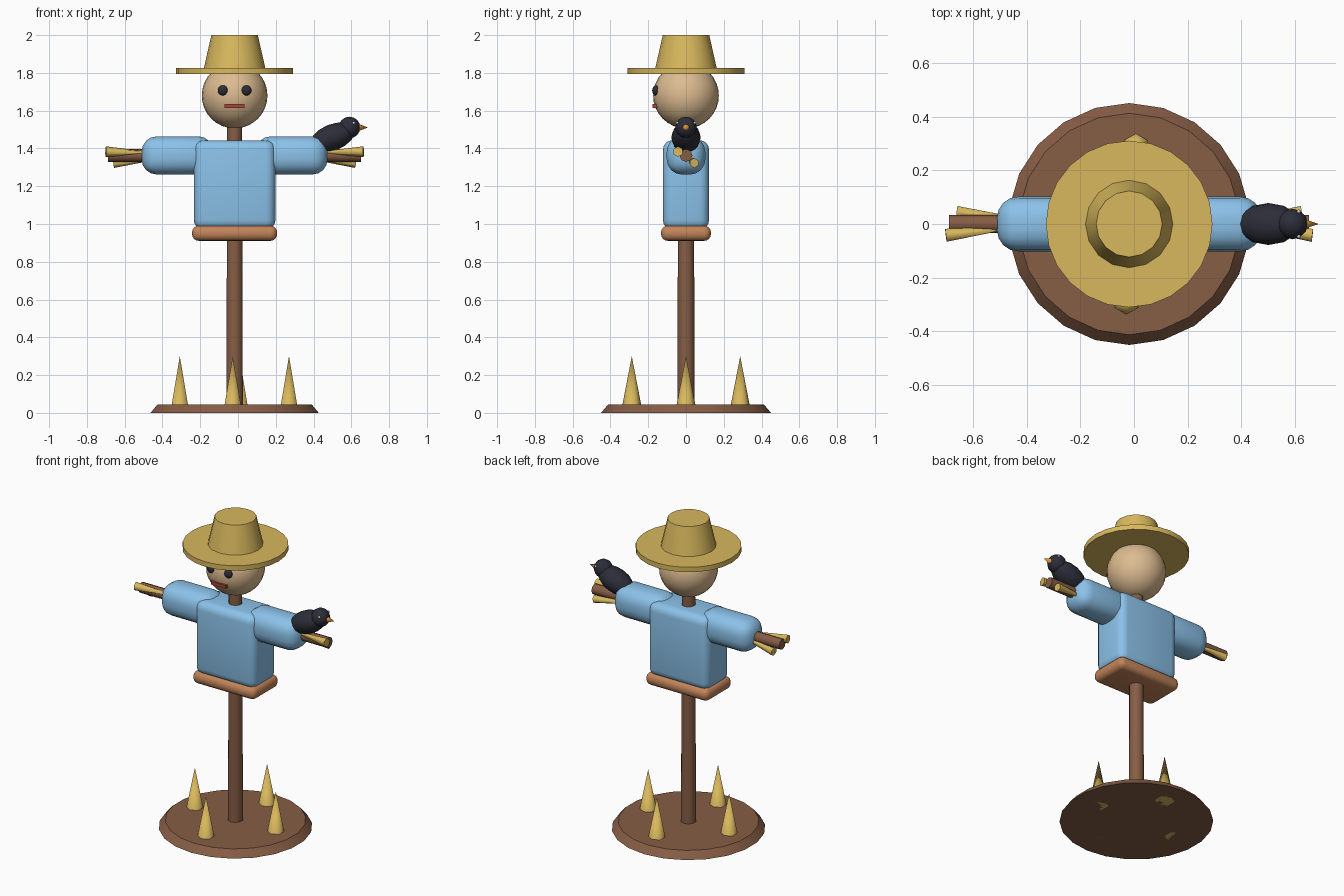
import bpy, math
from mathutils import Vector

if "Cube" in bpy.data.objects:
    bpy.data.objects.remove(bpy.data.objects["Cube"])

CX = -0.018   # axis of the pole
ARM_Z = 1.363


def material(name, rgb):
    m = bpy.data.materials.new(name)
    m.diffuse_color = (*rgb, 1)
    m.use_nodes = True
    m.node_tree.nodes["Principled BSDF"].inputs["Base Color"].default_value = m.diffuse_color
    return m


WOOD = material("wood", (0.24, 0.11, 0.06))
STRAW = material("straw", (0.69, 0.48, 0.11))
SHIRT = material("shirt_blue", (0.26, 0.54, 0.82))
BELT = material("belt_tan", (0.54, 0.23, 0.1))
SACK = material("sackcloth", (0.72, 0.5, 0.28))
BLACK = material("black", (0.025, 0.027, 0.04))
RED = material("mouth_red", (0.4, 0.06, 0.04))
ORANGE = material("beak_orange", (0.8, 0.3, 0.04))
WHITE = material("white", (0.85, 0.85, 0.85))


def finish(name, mat, angle=40):
    o = bpy.context.object
    o.name = name
    o.data.materials.append(mat)
    bpy.ops.object.shade_smooth_by_angle(angle=math.radians(angle))
    return o


def taper(name, mat, a, b, r1, r2, sides, angle=40):
    """Cone or cylinder running from point a to point b."""
    a, b = Vector(a), Vector(b)
    d = b - a
    bpy.ops.mesh.primitive_cone_add(vertices=sides, radius1=r1, radius2=r2, depth=d.length,
                                    location=(a + b) / 2,
                                    rotation=d.to_track_quat('Z', 'Y').to_euler()
                                    if abs(d.normalized().z) < 0.999 else (0, 0, 0))
    return finish(name, mat, angle)


def box(name, mat, loc, size, bevel=0.0, segments=4):
    bpy.ops.mesh.primitive_cube_add(size=1, location=loc)
    o = bpy.context.object
    o.scale = size
    bpy.ops.object.transform_apply(location=False, rotation=False, scale=True)
    if bevel:
        mod = o.modifiers.new("round", 'BEVEL')
        mod.width, mod.segments = bevel, segments
        bpy.ops.object.modifier_apply(modifier="round")
    return finish(name, mat)


def ball(name, mat, loc, radii, seg=16, rings=10, tilt=0.0):
    bpy.ops.mesh.primitive_uv_sphere_add(segments=seg, ring_count=rings, radius=1,
                                         location=loc, rotation=(0, tilt, 0))
    bpy.context.object.scale = radii
    return finish(name, mat, 60)


# Ground mound, pole and grass spikes
taper("earth_mound", WOOD, (CX, 0, 0), (CX, 0, 0.045), 0.45, 0.412, 22)
taper("pole", WOOD, (CX, 0, 0), (CX, 0, 1.55), 0.046, 0.041, 10)
for i, (x, y) in enumerate([(-0.29, 0), (0.288, 0), (-0.01, -0.287), (0.025, 0.287)]):
    taper(f"straw_spike_{i}", STRAW, (CX + x, y, 0), (CX + x, y, 0.3), 0.058, 0, 6, 70)

# Shirt body and hem
box("shirt_body", SHIRT, (CX, 0, 1.207), (0.432, 0.244, 0.472), 0.05)
box("shirt_hem", BELT, (CX, 0, 0.951), (0.45, 0.264, 0.08), 0.035)

# Arms: crossbar, sleeves and straw hands
taper("crossbar", WOOD, (CX - 0.67, 0, ARM_Z), (CX + 0.67, 0, ARM_Z), 0.034, 0.034, 8, 50)
for s, side in ((-1, "left"), (1, "right")):
    box(f"sleeve_{side}", SHIRT, (CX + s * 0.302, 0, ARM_Z), (0.38, 0.204, 0.202), 0.08)
    taper(f"hand_straw_upper_{side}", STRAW, (CX + s * 0.682, -0.042, 1.383),
          (CX + s * 0.46, -0.016, 1.378), 0.028, 0.006, 6, 70)
    taper(f"hand_straw_lower_{side}", STRAW, (CX + s * 0.64, 0.044, 1.323),
          (CX + s * 0.42, 0.02, 1.345), 0.026, 0.006, 6, 70)

# Head with face
ball("head", SACK, (CX, 0, 1.68), (0.174,) * 3, 24, 16)
for s, side in ((-1, "left"), (1, "right")):
    ball(f"eye_{side}", BLACK, (CX + s * 0.062, -0.161, 1.707), (0.027, 0.018, 0.027), 12, 8)
box("mouth", RED, (CX, -0.162, 1.624), (0.105, 0.03, 0.02))

# Hat
taper("hat_brim", STRAW, (CX, 0, 1.793), (CX, 0, 1.825), 0.31, 0.31, 24)
taper("hat_crown", STRAW, (CX, 0, 1.815), (CX, 0, 2.0), 0.165, 0.123, 16)

# Bird perched on the right arm
ball("bird_body", BLACK, (0.50, 0, 1.458), (0.125, 0.078, 0.07), 12, 8, math.radians(-22))
ball("bird_head", BLACK, (0.59, 0, 1.511), (0.057,) * 3, 12, 8)
taper("bird_beak", ORANGE, (0.635, 0, 1.511), (0.688, 0, 1.511), 0.02, 0, 6, 70)
for s, side in ((-1, "near"), (1, "far")):
    ball(f"bird_eye_{side}", WHITE, (0.613, s * 0.046, 1.535), (0.008,) * 3, 8, 6)
